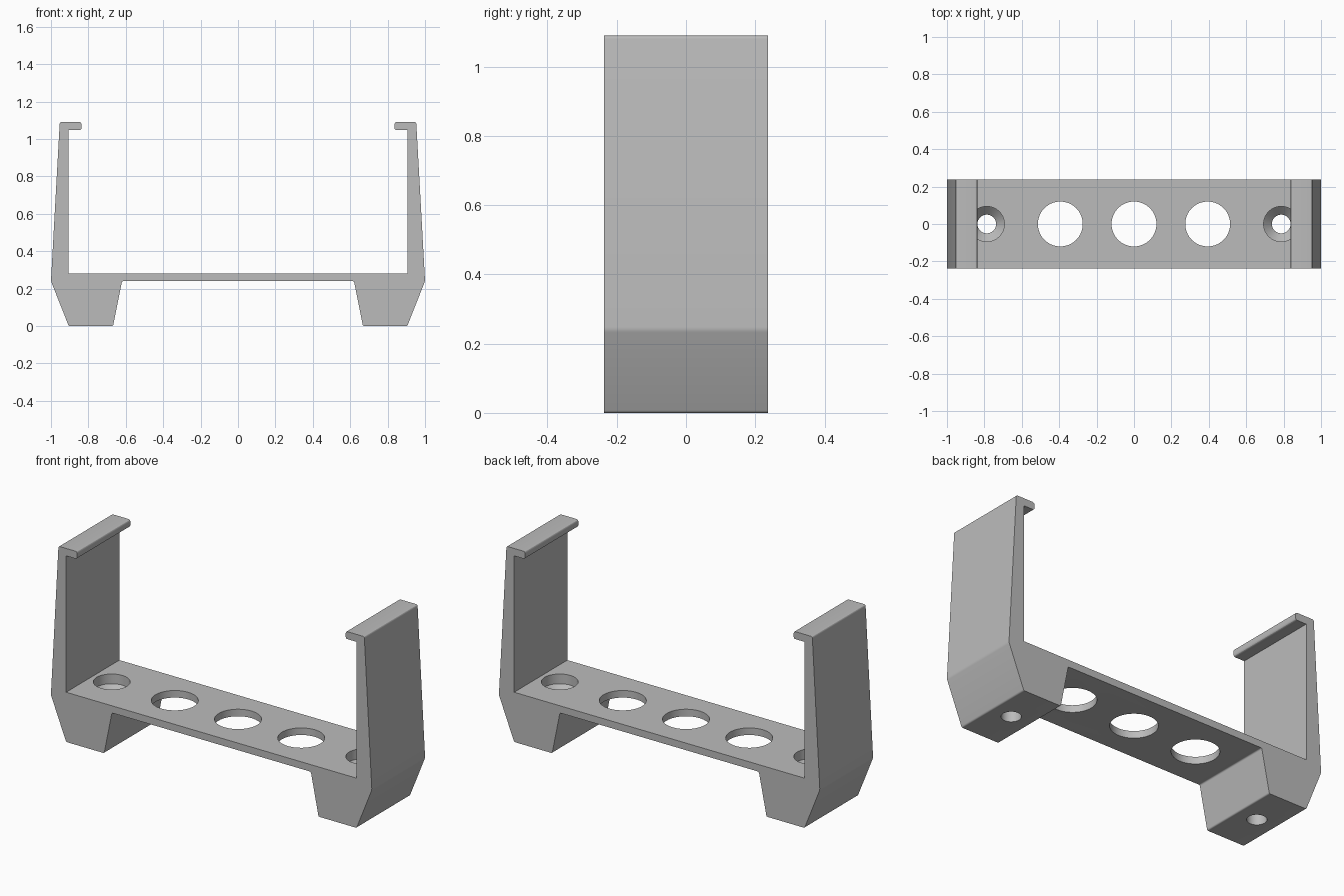
import bpy, bmesh, math

if "Cube" in bpy.data.objects:
    bpy.data.objects.remove(bpy.data.objects["Cube"], do_unlink=True)

DEPTH = 0.474
PLATE_TOP = 0.28
SCREW_X, SCREW_R, HEAD_R = 0.787, 0.05, 0.094

grey = bpy.data.materials.new("plain grey")
grey.use_nodes = True
colour = (0.5, 0.5, 0.5, 1)
grey.diffuse_color = colour
grey.node_tree.nodes["Principled BSDF"].inputs["Base Color"].default_value = colour


def make_object(name, bm):
    bmesh.ops.recalc_face_normals(bm, faces=bm.faces[:])
    mesh = bpy.data.meshes.new(name)
    bm.to_mesh(mesh)
    bm.free()
    mesh.materials.append(grey)
    obj = bpy.data.objects.new(name, mesh)
    bpy.context.collection.objects.link(obj)
    return obj


def round_hole(name, x, profile):
    """Cutter turned from a (radius, height) profile about a vertical axis."""
    bm = bmesh.new()
    verts = [bm.verts.new((r, 0, z)) for r, z in profile]
    edges = [bm.edges.new(pair) for pair in zip(verts, verts[1:])]
    bmesh.ops.spin(bm, geom=verts + edges, cent=(0, 0, 0), axis=(0, 0, 1),
                   angle=math.tau, steps=64, use_duplicate=False)
    bmesh.ops.remove_doubles(bm, verts=bm.verts[:], dist=1e-4)
    bmesh.ops.translate(bm, verts=bm.verts[:], vec=(x, 0, 0))
    cutter = make_object(name, bm)
    cutter.hide_render = True
    return cutter


# Half outline of the bracket: (x, z, rounding of the corner)
half = [(0.62, 0.24, 0.008), (0.668, 0, 0.008), (0.905, 0, 0.008),
        (1.0, 0.24, 0.008), (0.953, 1.09, 0.01), (0.837, 1.09, 0.012),
        (0.837, 1.048, 0.012), (0.905, 1.048, 0), (0.905, PLATE_TOP, 0)]
outline = half + [(-x, z, r) for x, z, r in reversed(half)]


def rounded(points):
    """Replace each rounded corner with a short quadratic arc."""
    result = []
    for i, (x, z, r) in enumerate(points):
        if not r:
            result.append((x, z))
            continue
        ends = []
        for nx, nz, _ in (points[i - 1], points[(i + 1) % len(points)]):
            length = math.hypot(nx - x, nz - z)
            ends.append((x + (nx - x) * r / length, z + (nz - z) * r / length))
        (ax, az), (bx, bz) = ends
        for t in (0, 0.25, 0.5, 0.75, 1):
            p, q, s = (1 - t) ** 2, 2 * t * (1 - t), t * t
            result.append((p * ax + q * x + s * bx, p * az + q * z + s * bz))
    return result


# Bracket body with feet, arms and hooked lips
bm = bmesh.new()
face = bm.faces.new([bm.verts.new((x, -DEPTH / 2, z)) for x, z in rounded(outline)])
ext = bmesh.ops.extrude_face_region(bm, geom=[face])
moved = [g for g in ext["geom"] if isinstance(g, bmesh.types.BMVert)]
bmesh.ops.translate(bm, verts=moved, vec=(0, DEPTH, 0))
bracket = make_object("bracket", bm)

# Three lightening holes and two countersunk screw holes
plain = [(0, 0.1), (0.12, 0.1), (0.12, 0.4), (0, 0.4)]
screw = [(0, -0.1), (SCREW_R, -0.1), (SCREW_R, 0.18), (HEAD_R, 0.225),
         (HEAD_R, 0.4), (0, 0.4)]
cutters = [round_hole("plate_hole_cutter", x, plain) for x in (-0.394, 0, 0.394)]
cutters += [round_hole("screw_hole_cutter", s * SCREW_X, screw) for s in (-1, 1)]

bpy.ops.object.select_all(action="DESELECT")
bracket.select_set(True)
bpy.context.view_layer.objects.active = bracket
for cutter in cutters:
    mod = bracket.modifiers.new("hole", "BOOLEAN")
    mod.operation = "DIFFERENCE"
    mod.solver = "EXACT"
    mod.object = cutter
    bpy.ops.object.modifier_apply(modifier=mod.name)
for cutter in cutters:
    bpy.data.objects.remove(cutter, do_unlink=True)

bpy.ops.object.shade_smooth_by_angle(angle=math.radians(25))
